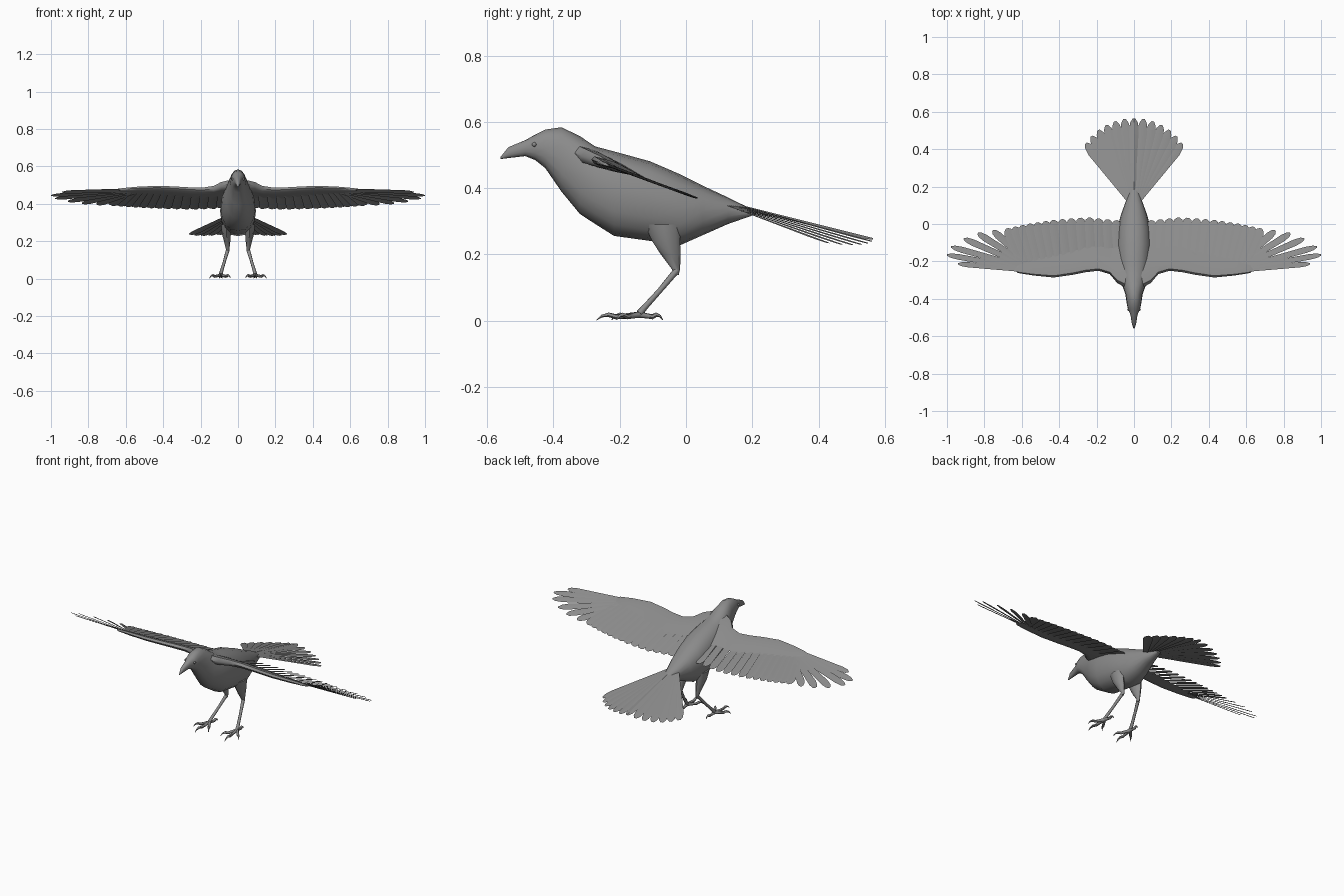
import bpy, bmesh, math
from mathutils import Vector

if "Cube" in bpy.data.objects:
    bpy.data.objects.remove(bpy.data.objects["Cube"])

grey = bpy.data.materials.new("plumage grey")
grey.use_nodes = True
COLOUR = (0.26, 0.26, 0.26, 1)
grey.diffuse_color = COLOUR
grey.node_tree.nodes["Principled BSDF"].inputs["Base Color"].default_value = COLOUR


def finish(name, bm, mirror=False, angle=60, closed=True):
    if closed:
        bmesh.ops.recalc_face_normals(bm, faces=bm.faces)
    mesh = bpy.data.meshes.new(name)
    bm.to_mesh(mesh)
    bm.free()
    mesh.materials.append(grey)
    obj = bpy.data.objects.new(name, mesh)
    bpy.context.collection.objects.link(obj)
    bpy.ops.object.select_all(action='DESELECT')
    obj.select_set(True)
    bpy.context.view_layer.objects.active = obj
    bpy.ops.object.shade_smooth_by_angle(angle=math.radians(angle))
    if mirror:
        obj.modifiers.new("Mirror", 'MIRROR').use_mirror_merge = False
    return obj


def loft(bm, rings):
    """Skin a list of equal rings and cap both ends."""
    rows = [[bm.verts.new(p) for p in ring] for ring in rings]
    n = len(rows[0])
    for a, b in zip(rows, rows[1:]):
        for i in range(n):
            j = (i + 1) % n
            bm.faces.new((a[i], a[j], b[j], b[i]))
    bm.faces.new(rows[0])
    bm.faces.new(rows[-1])


def ellipse(centre, u, v, n, power=1.0):
    """Ring around centre spanned by the half axes u and v."""
    def soft(t):
        return math.copysign(abs(t) ** power, t)
    c = Vector(centre)
    return [c + Vector(u) * soft(math.cos(a)) + Vector(v) * soft(math.sin(a))
            for a in (2 * math.pi * i / n for i in range(n))]


def tube(bm, points, radii, n=6):
    pts = [Vector(p) for p in points]
    rings = []
    for i, p in enumerate(pts):
        d = (pts[min(i + 1, len(pts) - 1)] - pts[max(i - 1, 0)]).normalized()
        side = d.cross(Vector((0.3, 0.1, 1))).normalized()
        rings.append(ellipse(p, side * radii[i], d.cross(side) * radii[i], n))
    loft(bm, rings)


def along(points, t):
    """Point at fraction t of a polyline, by point index."""
    f = t * (len(points) - 1)
    i = min(int(f), len(points) - 2)
    return Vector(points[i]).lerp(Vector(points[i + 1]), f - i)


def feather(bm, base, tip, w0, w1, height, lift, roll=0.004):
    """Thin vane with a raised shaft, laid on the surface height(x, y)."""
    base, tip = Vector(base), Vector(tip)
    d = tip - base
    side = Vector((d.y, -d.x)).normalized()
    rows = []
    for t, s in ((0, 1), (0.45, 1), (0.85, 1), (0.95, 0.75), (1, 0.25)):
        w = (w0 + (w1 - w0) * min(t / 0.85, 1)) * s
        row = []
        for k in (-1, 0, 1):
            p = base + d * t + side * w * k
            z = height(p.x, p.y) + lift + roll * k * s + (0.003 if k == 0 else 0)
            row.append(bm.verts.new((p.x, p.y, z)))
        rows.append(row)
    for a, b in zip(rows, rows[1:]):
        for i in (0, 1):
            bm.faces.new((a[i], a[i + 1], b[i + 1], b[i]))


# Body, head and beak: y, bottom, top, half width
BODY = [(-.56, .488, .494, .003), (-.536, .491, .524, .011), (-.485, .497, .545, .019),
        (-.455, .485, .562, .032), (-.425, .461, .577, .039), (-.376, .39, .584, .046),
        (-.32, .322, .557, .066), (-.274, .292, .526, .082), (-.217, .256, .511, .092),
        (-.108, .241, .481, .096), (-.02, .227, .443, .088), (.05, .258, .408, .07),
        (.127, .292, .372, .042), (.21, .321, .331, .014)]
bm = bmesh.new()
loft(bm, [ellipse((0, y, (lo + hi) / 2), (w, 0, 0), (0, 0, (hi - lo) / 2), 16, 0.9)
          for y, lo, hi, w in BODY])
finish("body", bm)

# Eyes
bm = bmesh.new()
bmesh.ops.create_uvsphere(bm, u_segments=8, v_segments=6, radius=0.007)
bmesh.ops.translate(bm, verts=bm.verts, vec=(0.03, -0.458, 0.532))
finish("eye", bm, mirror=True)


def wing_z(x, y):
    return 0.49 - 0.365 * (y + 0.295)


# Wing arms: x, leading y, trailing y, thickness
ARM = [(.03, -.35, -.1, .05), (.09, -.315, -.125, .045), (.13, -.268, -.13, .036),
       (.19, -.25, -.118, .03), (.26, -.258, -.125, .028), (.33, -.272, -.147, .026),
       (.43, -.286, -.168, .024), (.54, -.275, -.188, .02), (.62, -.262, -.205, .014),
       (.637, -.25, -.22, .008)]
FOIL = [(0, 0), (.08, .55), (.3, .65), (.65, .4), (1, .08), (.65, -.1), (.3, -.35), (.08, -.4)]
bm = bmesh.new()
loft(bm, [[(x, a + (b - a) * u, wing_z(x, a + (b - a) * u) + h * v) for u, v in FOIL]
          for x, a, b, h in ARM])
finish("wing_arm", bm, mirror=True)

# Inner flight feathers, fanned along the arm
ROOTS = [(.085, -.17), (.24, -.17), (.38, -.19), (.5, -.21), (.59, -.22)]
TIPS = [(.095, .02), (.25, .036), (.41, .024), (.55, .004), (.68, -.024)]
COUNT = 14
bm = bmesh.new()
for i in range(COUNT):
    t = i / (COUNT - 1)
    feather(bm, along(ROOTS, t), along(TIPS, t), .024, .027, wing_z, 0)
finish("inner_flight_feathers", bm, mirror=True, angle=30, closed=False)

# Outer flight feathers, spread like fingers
FINGERS = [(.755, -.035), (.835, -.05), (.91, -.078), (.978, -.122), (1, -.165), (.94, -.213)]
bm = bmesh.new()
for i, tip in enumerate(FINGERS):
    t = i / (len(FINGERS) - 1)
    root = Vector((.56, -.212)).lerp(Vector((.6, -.243)), t)
    feather(bm, root, tip, .013, .02 - .006 * t, wing_z, .002 * t)
finish("outer_flight_feathers", bm, mirror=True, angle=30, closed=False)


def tail_z(x, y):
    return 0.358 - 0.25 * (y - 0.12) - 0.16 * abs(x)


# Tail fan
bm = bmesh.new()
HALF = 6
for i in range(-HALF, HALF + 1):
    t = i / HALF
    a = math.radians(37) * t
    reach = 0.445 - 0.055 * t * t
    feather(bm, (.022 * t, .12), (.022 * t + reach * math.sin(a), .12 + reach * math.cos(a)),
            .012, .027, tail_z, -.006 * abs(t), .003 if i > 0 else -.003)
finish("tail_feathers", bm, angle=30, closed=False)

# Thighs: x, y, z, half width, half depth
THIGH = [(.062, -.07, .29, .028, .055), (.062, -.06, .24, .024, .042),
         (.058, -.046, .2, .017, .03), (.055, -.03, .155, .009, .012),
         (.056, -.03, .138, .007, .008)]
bm = bmesh.new()
loft(bm, [ellipse((x, y, z), (u, 0, 0), (0, v, 0), 8) for x, y, z, u, v in THIGH])
finish("thigh", bm, mirror=True)

# Shanks
ANKLE = Vector((.092, -.14, .022))
bm = bmesh.new()
tube(bm, [(.055, -.028, .152), (.073, -.08, .09), (.088, -.125, .04), ANKLE],
     [.01, .008, .009, .011], 8)
finish("shank", bm, mirror=True)

# Toes with hooked claws
bm = bmesh.new()
for x, y in ((.1, -.27), (.04, -.225), (.152, -.21), (.085, -.07)):
    d = Vector((x, y, 0)) - Vector((ANKLE.x, ANKLE.y, 0))
    path = [ANKLE + d * t + Vector((0, 0, h))
            for t, h in ((0, -.004), (.3, -.007), (.55, -.01), (.72, -.004), (.88, -.008), (1, -.02))]
    tube(bm, path, [.01, .008, .008, .007, .004, .001])
finish("toes", bm, mirror=True)
